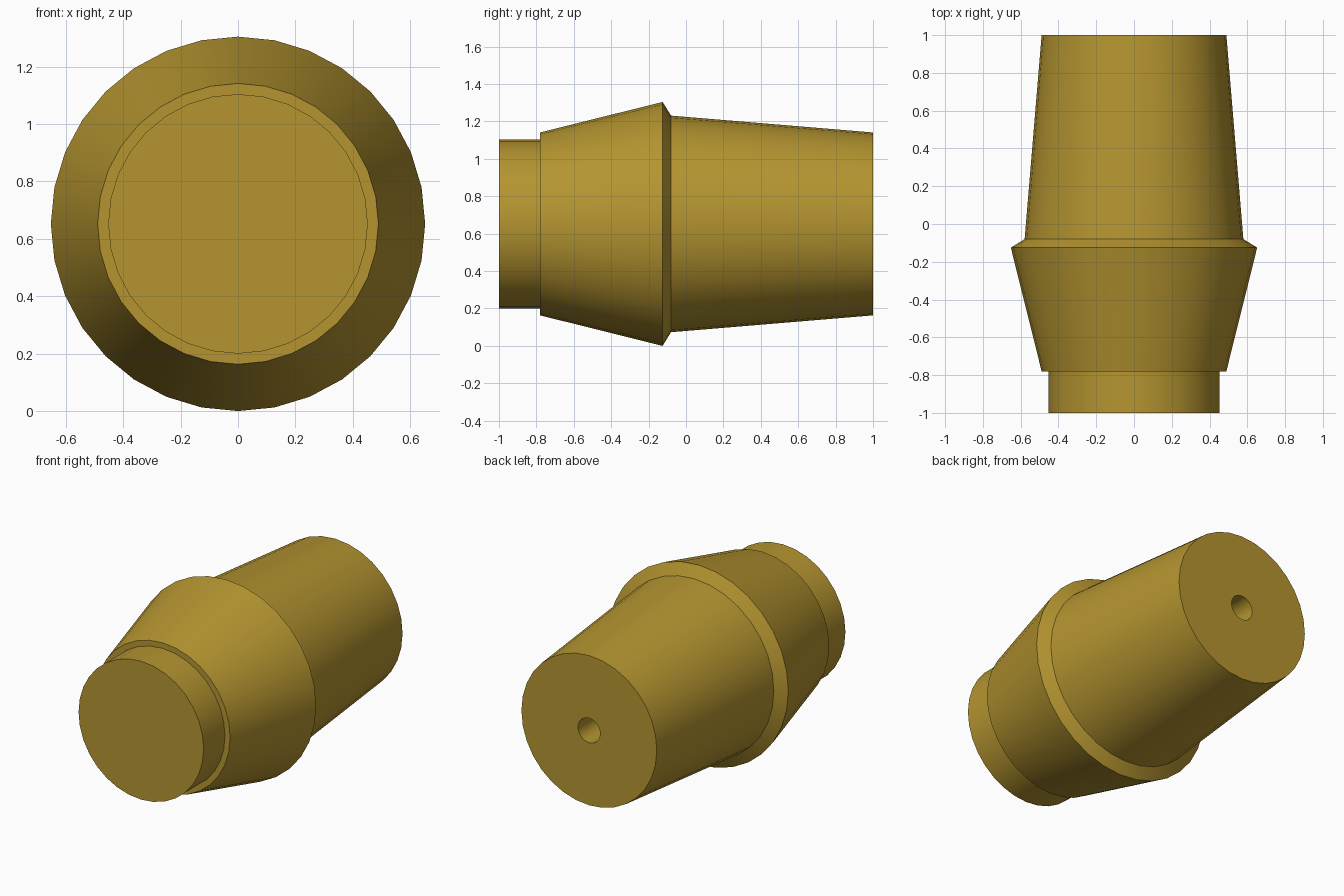
import bpy, bmesh, math

if "Cube" in bpy.data.objects:
    bpy.data.objects.remove(bpy.data.objects["Cube"])

SIDES = 32
CENTRE_Z = 0.652

# Half outline (radius, y): front cap, collar, flared body, rim, tapered tail, bored hole
profile = [(0.0, -1.0), (0.452, -1.0), (0.452, -0.78), (0.489, -0.78),
           (0.652, -0.125), (0.579, -0.08), (0.489, 1.0),
           (0.08, 1.0), (0.08, 0.5), (0.0, 0.5)]

bm = bmesh.new()
verts = [bm.verts.new((0, y, r)) for r, y in profile]
edges = [bm.edges.new(pair) for pair in zip(verts, verts[1:])]

# Turn the outline around the long axis
bmesh.ops.spin(bm, geom=verts + edges, cent=(0, 0, 0), axis=(0, 1, 0),
               angle=math.tau, steps=SIDES, use_duplicate=False)
bmesh.ops.remove_doubles(bm, verts=bm.verts, dist=0.0005)
bmesh.ops.recalc_face_normals(bm, faces=bm.faces)

mesh = bpy.data.meshes.new("turned_plug")
bm.to_mesh(mesh)
bm.free()
plug = bpy.data.objects.new("turned_plug", mesh)
plug.location.z = CENTRE_Z
bpy.context.collection.objects.link(plug)

# Brass colour
brass = bpy.data.materials.new("brass")
brass.diffuse_color = (0.46, 0.30, 0.03, 1)
brass.use_nodes = True
brass.node_tree.nodes["Principled BSDF"].inputs["Base Color"].default_value = brass.diffuse_color
mesh.materials.append(brass)

# Smooth round walls, crisp steps
bpy.context.view_layer.objects.active = plug
plug.select_set(True)
bpy.ops.object.shade_smooth_by_angle(angle=math.radians(25))
